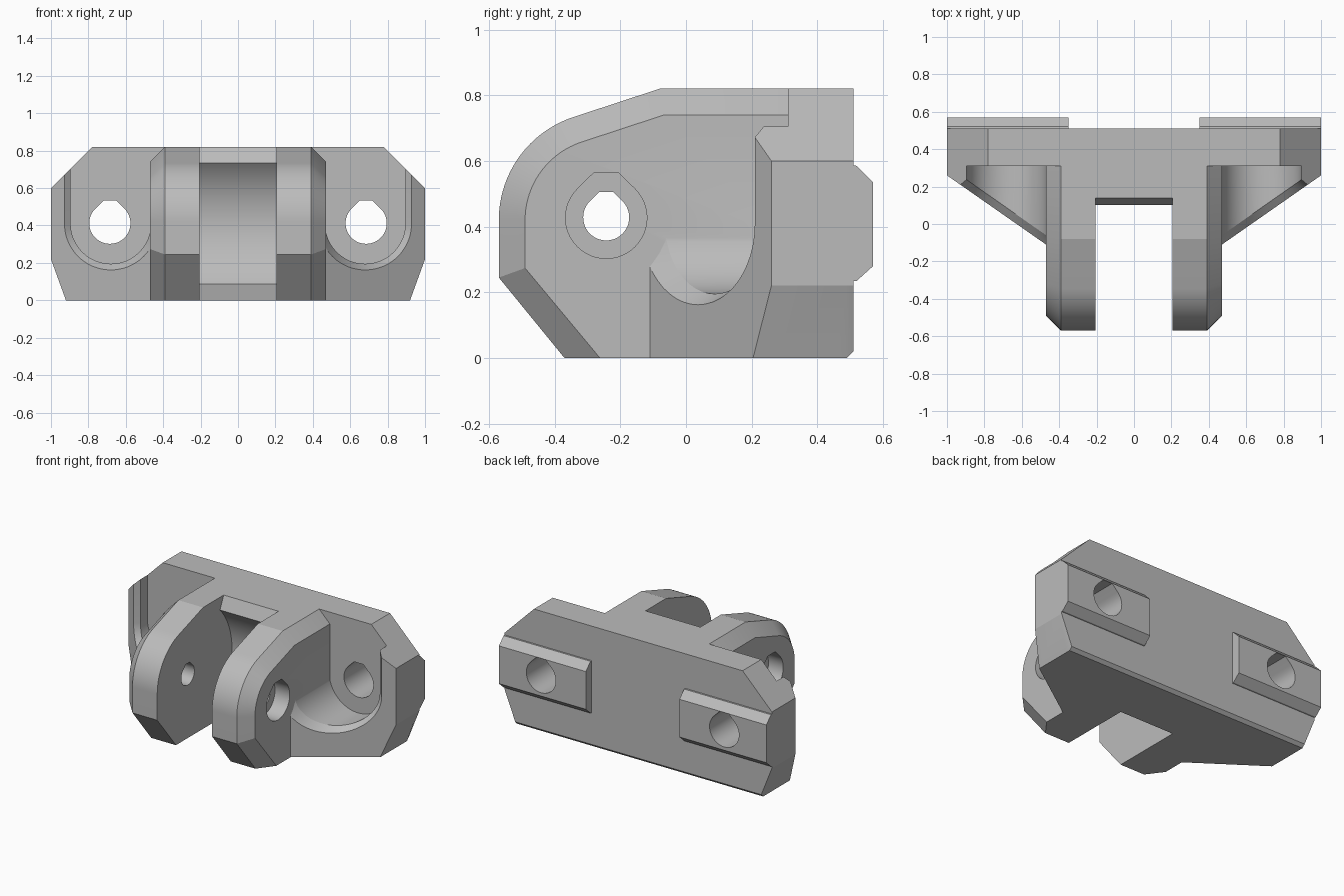
import bpy, bmesh
from math import sin, cos, radians, pi

if "Cube" in bpy.data.objects:
    bpy.data.objects.remove(bpy.data.objects["Cube"])

grey = bpy.data.materials.new("plain_grey")
grey.use_nodes = True
grey.diffuse_color = (0.5, 0.5, 0.5, 1)
grey.node_tree.nodes["Principled BSDF"].inputs["Base Color"].default_value = (0.5, 0.5, 0.5, 1)


def loft(name, sections):
    """Closed solid through point rings of equal length."""
    bm = bmesh.new()
    rings = [[bm.verts.new(p) for p in s] for s in sections]
    n = len(rings[0])
    for a, b in zip(rings, rings[1:]):
        for i in range(n):
            j = (i + 1) % n
            bm.faces.new((a[i], a[j], b[j], b[i]))
    bm.faces.new(rings[0])
    bm.faces.new(rings[-1])
    bmesh.ops.recalc_face_normals(bm, faces=bm.faces)
    me = bpy.data.meshes.new(name)
    bm.to_mesh(me)
    bm.free()
    me.materials.append(grey)
    ob = bpy.data.objects.new(name, me)
    bpy.context.collection.objects.link(ob)
    return ob


def combine(target, tool, operation):
    """Apply an exact boolean and drop the tool."""
    mod = target.modifiers.new("bool", 'BOOLEAN')
    mod.object, mod.operation, mod.solver = tool, operation, 'EXACT'
    bpy.context.view_layer.objects.active = target
    bpy.ops.object.modifier_apply(modifier=mod.name)
    bpy.data.objects.remove(tool)


def arc(cu, cv, r, start, end, n=24):
    return [(cu + r * cos(radians(start + (end - start) * i / n)),
             cv + r * sin(radians(start + (end - start) * i / n))) for i in range(n + 1)]


def teardrop(cu, cv, r):
    """Round hole with a pointed top cut flat."""
    return arc(cu, cv, r, 135, 405, 36) + [(cu + 0.31 * r, cv + 1.1 * r), (cu - 0.31 * r, cv + 1.1 * r)]


def along_x(profile, x):
    return [(x, u, v) for u, v in profile]


def along_y(profile, y):
    return [(u, y, v) for u, v in profile]


def mirrored(points):
    return points + [(-u, v) for u, v in reversed(points)]


# Body: plan outline with sloping gussets, trimmed to the front outline
plan = mirrored([(0.2, 0.0), (0.47, -0.11), (1, 0.26), (1, 0.51)])
body = loft("hinge_bracket", [[(u, v, z) for u, v in plan] for z in (0, 0.82)])
outline = mirrored([(0.92, 0), (1, 0.22), (1, 0.6), (0.78, 0.82)])
raised = [(u, max(v, 0.02)) for u, v in outline]
combine(body, loft("outline_trim", [along_y(outline, -1), along_y(outline, 0.49),
                                    along_y(raised, 0.51)]), 'INTERSECT')


# Screw pockets: U shaped, chamfered along the sloping gusset
def pocket_outline(r):
    cx, cz = 0.68, 0.41
    return [(0.3, 1), (0.3, cz)] + arc(cx, cz, r, 180, 360) + [(cx + r, 1)]


def on_gusset(profile, side, offset):
    return [(side * u, (u - 0.47) * 0.698 - 0.11 + offset, v) for u, v in profile]


def arm_profile(inset):
    r = 0.33 - inset
    return ([(0.4, 0), (-0.37 + inset * 1.35, 0), (-0.57 + inset, 0.245 + inset * 0.36)]
            + arc(-0.24, 0.42, r, 180, 108) + [(-0.08 + inset * 0.16, 0.82 - inset), (0.4, 0.82 - inset)])


for side in (1, -1):
    wide, narrow = pocket_outline(0.25), pocket_outline(0.215)
    floor = [(side * u, 0.31, v) for u, v in narrow]
    combine(body, loft("pocket_cutter", [on_gusset(wide, side, -0.4), on_gusset(wide, side, -0.003),
                                         on_gusset(narrow, side, 0.05), floor]), 'DIFFERENCE')

# Hinge arms with a chamfered outer rim
for side in (1, -1):
    combine(body, loft("hinge_arm", [along_x(arm_profile(0), side * 0.19),
                                     along_x(arm_profile(0), side * 0.39),
                                     along_x(arm_profile(0.08), side * 0.47)]), 'UNION')

# Locating keys on the back
key = [(0.48, 0.23), (0.52, 0.235), (0.57, 0.28), (0.57, 0.535), (0.52, 0.585), (0.48, 0.59)]
for side in (1, -1):
    combine(body, loft("back_key", [along_x(key, side * 0.35), along_x(key, side * 1.0)]), 'UNION')

# Slot between the arms with a concave back wall
slot = ([(-0.8, -0.1), (0.15, -0.1), (0.12, 0)] + arc(-0.24, 0.41, 0.47, -43.5, 43.5, 32)
        + [(0.14, 0.82), (0.17, 0.92), (-0.8, 0.92)])
combine(body, loft("slot_cutter", [along_x(slot, -0.205), along_x(slot, 0.205)]), 'DIFFERENCE')

# Pin hole and its counterbores
pin = teardrop(-0.243, 0.428, 0.07)
combine(body, loft("pin_cutter", [along_x(pin, -0.7), along_x(pin, 0.7)]), 'DIFFERENCE')
bore = teardrop(-0.243, 0.427, 0.124)
for side in (1, -1):
    combine(body, loft("bore_cutter", [along_x(bore, side * 0.36), along_x(bore, side * 0.6)]), 'DIFFERENCE')

# Screw holes through the plate and keys
for side in (1, -1):
    screw = teardrop(side * 0.685, 0.412, 0.11)
    combine(body, loft("screw_cutter", [along_y(screw, 0.2), along_y(screw, 0.8)]), 'DIFFERENCE')

# Smooth curved walls, keep hard edges
bpy.ops.object.select_all(action='DESELECT')
body.select_set(True)
bpy.context.view_layer.objects.active = body
bpy.ops.object.shade_smooth_by_angle(angle=radians(17))
